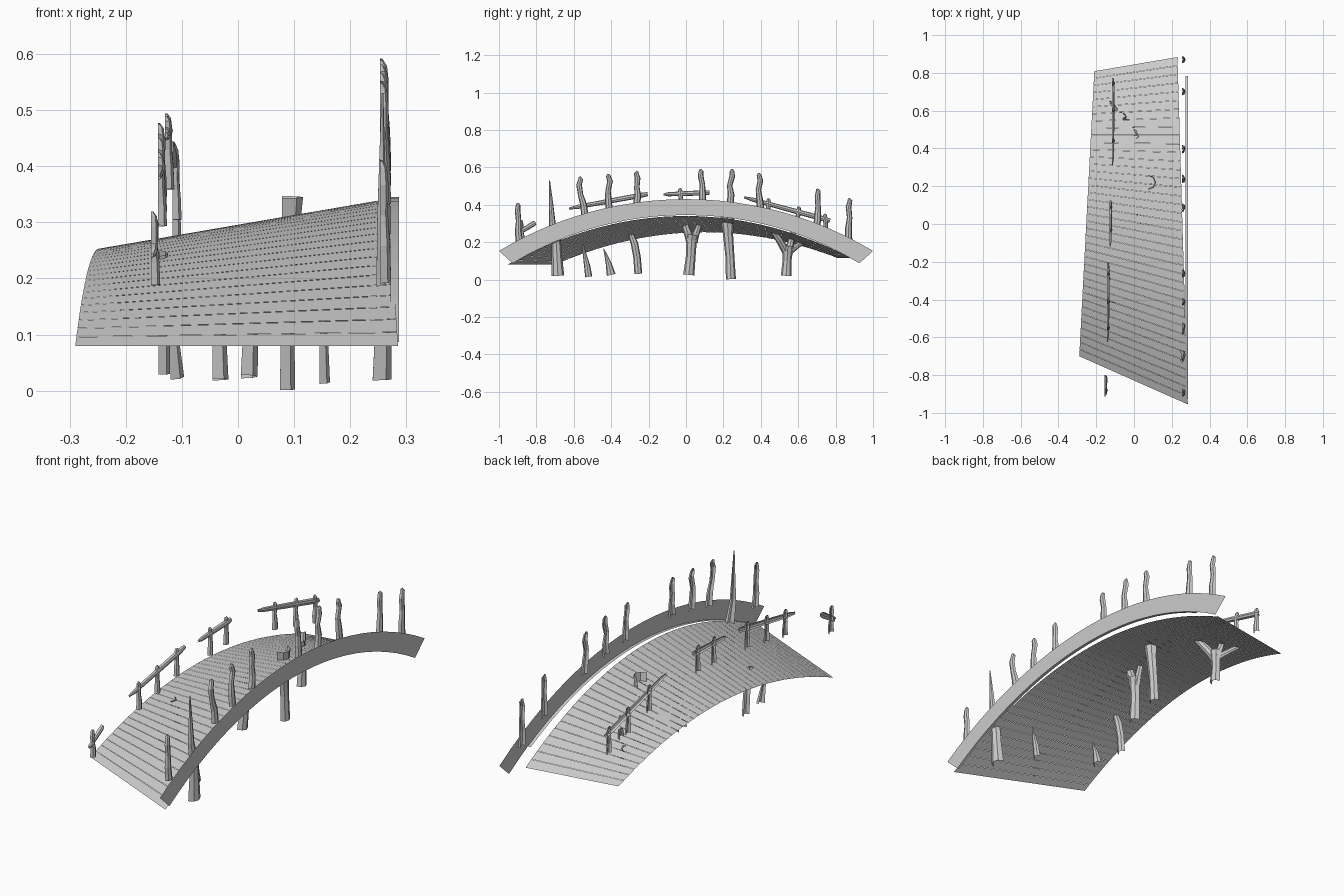
import bpy, math, random
from mathutils import Vector

if "Cube" in bpy.data.objects:
    bpy.data.objects.remove(bpy.data.objects["Cube"])

random.seed(3)


def make(name, verts, faces):
    me = bpy.data.meshes.new(name)
    me.from_pydata([tuple(v) for v in verts], [], faces)
    me.update()
    ob = bpy.data.objects.new(name, me)
    bpy.context.collection.objects.link(ob)
    return ob


def log(name, pts, seg=4):
    """Half-round shell of wood facing +x along points (x, y, z, radius)."""
    verts, faces = [], []
    n = len(pts)
    for i, p in enumerate(pts):
        a, b = pts[max(i - 1, 0)], pts[min(i + 1, n - 1)]
        t = Vector((0, b[1] - a[1], b[2] - a[2])).normalized()
        side = Vector((1, 0, 0)).cross(t)
        for k in range(seg + 1):
            ang = -math.pi / 2 + math.pi * k / seg
            off = Vector((math.cos(ang), 0, 0)) + side * math.sin(ang)
            verts.append(Vector(p[:3]) + off * p[3])
    for i in range(n - 1):
        for k in range(seg):
            q = i * (seg + 1) + k
            faces.append((q + seg + 1, q, q + 1, q + seg + 2))
    return make(name, verts, faces)


def post(name, x, y0, z0, y1, z1, r, wob=0.008):
    """Slightly crooked post with a worn, tapering top."""
    pts = []
    for t, s in ((0, 1.1), (0.3, 1), (0.55, 0.8), (0.8, 0.85), (0.94, 0.7), (1, 0.3)):
        w = random.uniform(-wob, wob) if 0 < t < 1 else 0
        pts.append((x, y0 + (y1 - y0) * t + w, z0 + (z1 - z0) * t, r * s))
    return log(name, pts)


def arc(half, apex, end, n=24):
    """Circular arc in y-z through (+-half, end) and (0, apex)."""
    s = apex - end
    R = (half * half + s * s) / (2 * s)
    m = math.asin(half / R)
    return [(R * math.sin(a), apex - R + R * math.cos(a))
            for a in (-m + 2 * m * i / n for i in range(n + 1))]


# Side beam: flat arched board with a thin ledge beneath
N = 24
outer, inner = arc(1.0, 0.43, 0.153), arc(0.927, 0.345, 0.087)
vs = [(0.287, *p) for p in outer] + [(0.287, *p) for p in inner]
make("side_beam", vs, [(i, N + 1 + i, N + 2 + i, i + 1) for i in range(N)])
ledge = [p for p in inner if p[0] < 0.83]
m = len(ledge)
vs = [(0.287, *p) for p in ledge] + [(0.272, *p) for p in ledge]
make("beam_ledge", vs, [(i, i + 1, m + i + 1, m + i) for i in range(m - 1)])


# Deck: planks fanned between a low left edge and a high right edge
def edges(u):
    h = 4 * u * (1 - u)
    z = 0.08 + 0.035 * u
    left = (-0.29 + 0.08 * u, -0.70 + 1.51 * u, z + 0.155 * h)
    right = (0.285 - 0.055 * u, -0.955 + 1.84 * u, z + 0.242 * h)
    return left, right


PLANKS = 40
vs, fs = [], []
for i in range(PLANKS):
    l0, r0 = edges(i / PLANKS)
    l1, r1 = edges((i + 0.97) / PLANKS)
    b = len(vs)
    vs += [l0, r0, r1, l1]
    fs.append((b, b + 1, b + 2, b + 3))
make("deck_planks", vs, fs)

# Right railing posts along the beam
R0 = 1.937
for y0, y1, z1 in ((-.89, -.9, .41), (-.54, -.57, .55), (-.41, -.415, .565),
                   (-.265, -.26, .58), (.09, .075, .59), (.235, .245, .59),
                   (.40, .39, .57), (.70, .70, .485), (.87, .87, .435)):
    beam_top = 0.43 - R0 + math.sqrt(R0 * R0 - y0 * y0)
    post("right_post", 0.253, y0, beam_top - 0.02, y1, z1, 0.018)

# Left railing: floating rails with short posts
for x, ya, za, yb, zb, posts in (
        (-.155, -.91, .24, -.805, .305, (-.88,)),
        (-.143, -.625, .38, -.205, .457, (-.55, -.41, -.265)),
        (-.130, -.12, .455, .125, .465, (-.03, .09)),
        (-.117, .31, .44, .77, .315, (.44, .60, .745))):
    rail = []
    for t, r in ((0, .005), (.1, .011), (.5, .013), (.9, .014), (1, .011)):
        rail.append((x, ya + (yb - ya) * t, za + (zb - za) * t, r))
    log("left_rail", rail)
    for y in posts:
        z = za + (zb - za) * (y - ya) / (yb - ya)
        top = z + (0.06 if len(posts) == 1 else 0.03)
        post("left_post", x, y, top - 0.13, y, top, 0.015, 0.003)

# Tall corner trunk running past the beam
log("corner_trunk", [(.24, -.685, .02, .034), (.245, -.69, .12, .028), (.247, -.695, .21, .026),
                     (.248, -.715, .30, .018), (.252, -.722, .42, .010), (.256, -.73, .53, .003)])

# Supporting legs under the deck
log("leg_thin", [(.145, -.52, .015, .019), (.145, -.53, .08, .016), (.148, -.545, .15, .008), (.15, -.55, .19, .003)])
log("leg_spike", [(-.12, -.40, .025, .024), (-.12, -.415, .09, .015), (-.12, -.44, .165, .002)])
log("leg_bent", [(-.142, -.255, .03, .021), (-.142, -.262, .12, .02), (-.14, -.275, .19, .02), (-.14, -.295, .245, .015)])
log("leg_middle", [(.005, .015, .025, .030), (.01, .025, .12, .026), (.015, .03, .21, .028), (.017, .035, .24, .036)])
log("leg_middle_fork_a", [(.015, .025, .20, .024), (.017, .01, .25, .022), (.018, -.005, .29, .02)])
log("leg_middle_fork_b", [(.015, .04, .20, .022), (.017, .055, .25, .018), (.018, .07, .29, .016)])
log("leg_tall", [(.075, .24, .002, .027), (.076, .235, .12, .024), (.078, .225, .24, .027), (.078, .22, .345, .038)])
log("leg_back", [(-.045, .535, .02, .028), (-.045, .54, .1, .024), (-.04, .545, .18, .03)])
log("leg_back_fork_a", [(-.04, .535, .15, .022), (-.01, .50, .21, .019), (.01, .465, .26, .016)])
log("leg_back_fork_b", [(-.04, .55, .15, .022), (-.055, .56, .20, .018), (-.06, .575, .255, .014)])
log("leg_back_fork_c", [(-.045, .555, .15, .018), (-.09, .60, .185, .015), (-.13, .645, .21, .012)])
